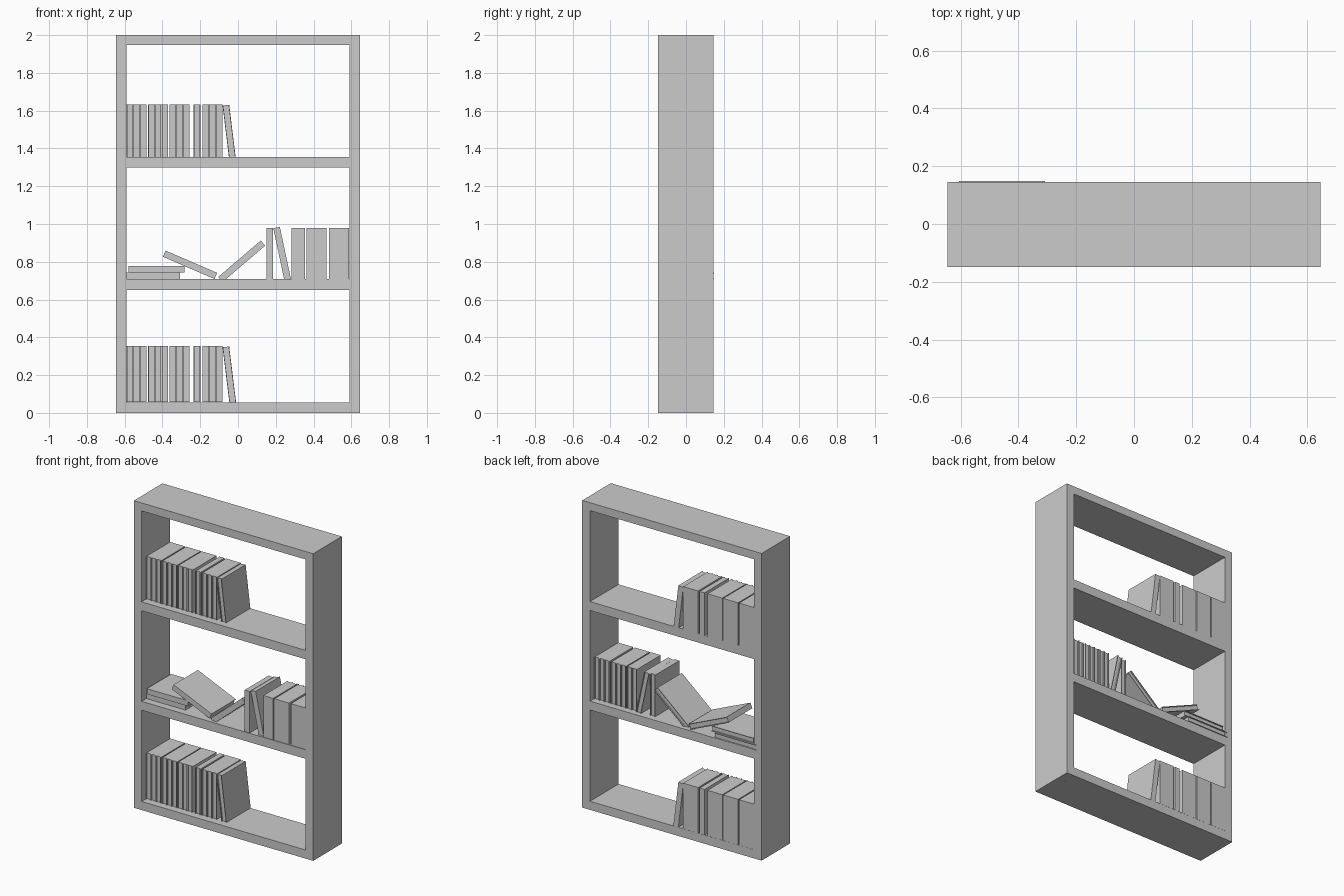
import bpy
import bmesh
from math import radians
from mathutils import Vector

default_cube = bpy.data.objects.get("Cube")
if default_cube:
    bpy.data.objects.remove(default_cube, do_unlink=True)


def link(name, mesh):
    obj = bpy.data.objects.new(name, mesh)
    bpy.context.collection.objects.link(obj)
    return obj


def extrude_outline(name, outline, height):
    """Prism of a plan outline, centred vertically."""
    mesh = bpy.data.meshes.new(name)
    bm = bmesh.new()
    base = bm.faces.new([bm.verts.new((x, y, -height / 2)) for x, y in outline])
    result = bmesh.ops.extrude_face_region(bm, geom=[base])
    top = [v for v in result["geom"] if isinstance(v, bmesh.types.BMVert)]
    bmesh.ops.translate(bm, verts=top, vec=(0, 0, height))
    bmesh.ops.recalc_face_normals(bm, faces=bm.faces)
    bm.to_mesh(mesh)
    bm.free()
    return mesh


def panel(name, low, high):
    low, high = Vector(low), Vector(high)
    size = (high - low) / 2
    x, y = size.x, size.y
    mesh = extrude_outline(name, [(-x, -y), (x, -y), (x, y), (-x, y)], size.z * 2)
    link(name, mesh).location = (low + high) / 2


# Open-backed case: two sides and four horizontal boards
FRONT, BACK = -0.149, 0.145
HALF, INNER = 0.646, 0.59
for side, name in ((-1, "right_side"), (1, "left_side")):
    xs = sorted((side * INNER, side * HALF))
    panel(name, (xs[0], FRONT, 0), (xs[1], BACK, 2))
boards = {
    "bottom_board": (0, 0.056),
    "lower_shelf": (0.65, 0.708),
    "upper_shelf": (1.298, 1.356),
    "top_board": (1.948, 2),
}
for name, (z0, z1) in boards.items():
    panel(name, (-INNER, FRONT, z0), (INNER, BACK, z1))

# Shared book shape: covers and spine around a page block set back at the fore edge
W, D, H = 0.0355, 0.25, 0.297
COVER, RECESS = 0.004, 0.008
w, d, page = W / 2, D / 2, W / 2 - COVER
book_mesh = extrude_outline("book", [
    (-w, d), (-w, -d), (-page, -d), (-page, -d + RECESS),
    (page, -d + RECESS), (page, -d), (w, -d), (w, d)], H)


def book(name, x, y, z, tilt=0, spine_front=False):
    obj = link(name, book_mesh)
    obj.rotation_mode = "XYZ"
    turn = radians(180) if spine_front else 0
    # Turning happens first about z, then the lean about y
    obj.rotation_mode = "ZYX"
    obj.rotation_euler = (0, radians(tilt), 0)
    if spine_front:
        obj.rotation_euler = (turn, radians(tilt), 0)
        obj.rotation_mode = "XYZ"
    obj.location = (x, y, z)


def book_run(name, start, count, y, z, spine_front=False):
    for i in range(count):
        book(name, start + W * (i + 0.5), y, z, 0, spine_front)


# Matching rows on the bottom board and the upper shelf
for label, z in (("bottom", 0.205), ("upper", 1.485)):
    for start, count in ((-0.59, 3), (-0.476, 3), (-0.363, 3), (-0.235, 1), (-0.188, 3)):
        book_run(label + "_row_book", start, count, 0.02, z)
    book(label + "_leaning_book", -0.046, 0.02, z - 0.003, -7)

# Upright books on the lower shelf, spines to the front
for start, count in ((0.15, 1), (0.284, 2), (0.3625, 3), (0.482, 3)):
    book_run("middle_row_book", start, count, -0.02, 0.83, True)
book("middle_leaning_book", 0.235, -0.01, 0.836, -12, True)

# Tumbled and stacked books
book("fallen_book_left", -0.254, 0.01, 0.784, -66.7, True)
book("fallen_book_right", 0.0195, -0.005, 0.8025, 49.5, True)
book("stacked_book_lower", -0.4565, 0.024, 0.7255, 90, True)
book("stacked_book_upper", -0.4315, 0.015, 0.761, 90, True)
